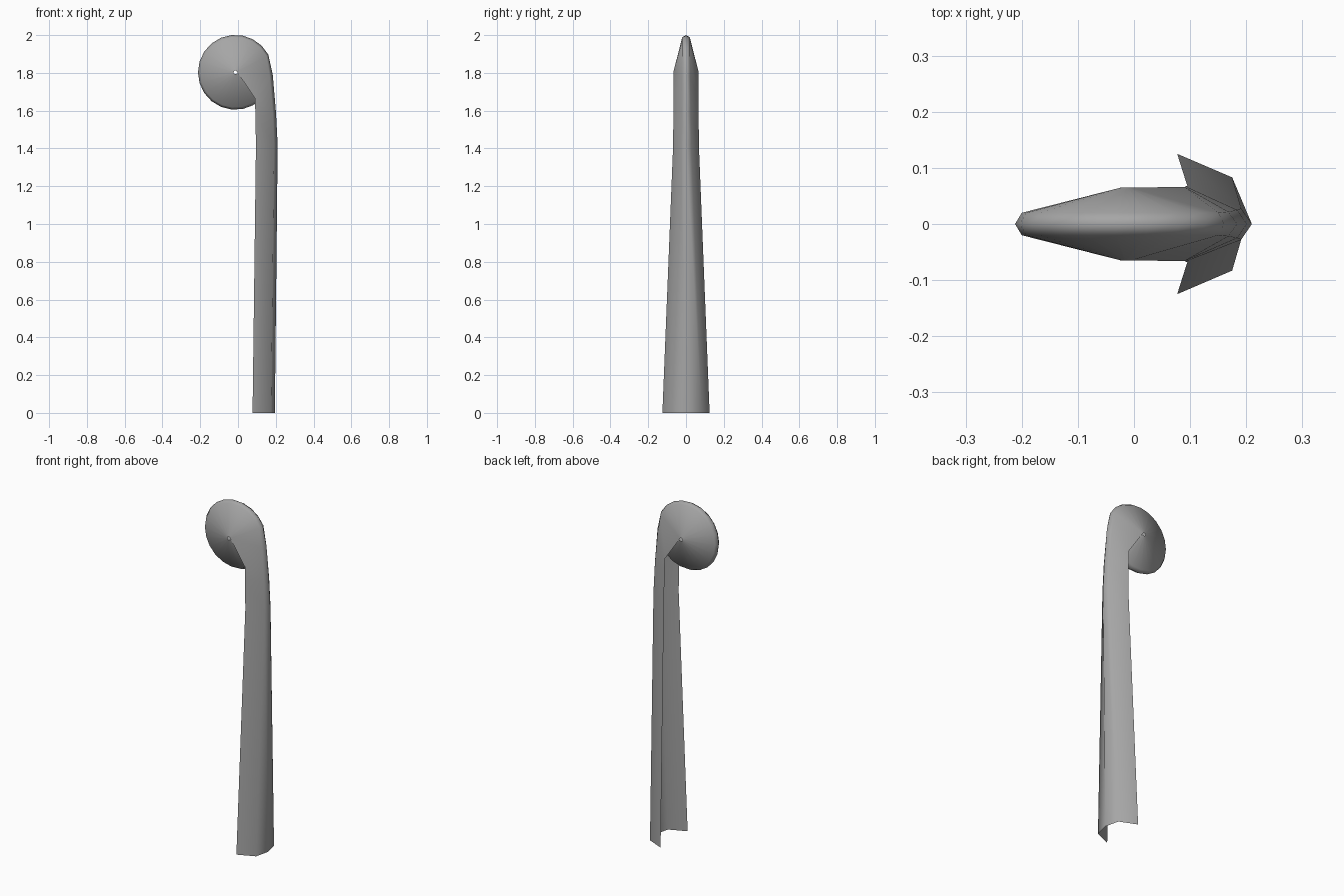
import bpy, bmesh, math

cube = bpy.data.objects.get("Cube")
if cube:
    bpy.data.objects.remove(cube, do_unlink=True)

grey = bpy.data.materials.new("plain_grey")
grey.use_nodes = True
tone = (0.38, 0.38, 0.38, 1)
grey.diffuse_color = tone
grey.node_tree.nodes["Principled BSDF"].inputs["Base Color"].default_value = tone

CX, CZ = -0.014, 1.803   # centre of the curled head


def polar(radius, angle):
    return CX + radius * math.cos(angle), CZ + radius * math.sin(angle)


# Each station holds inner edge, shoulder and ridge as (x, y, z)
stations = [
    ((0.077, 0.125, 0), (0.175, 0.083, 0), (0.195, 0, 0)),
    ((0.095, 0.068, 1.42), (0.191, 0.028, 1.42), (0.210, 0, 1.42)),
    ((0.092, 0.067, 1.58), (0.184, 0.025, 1.59), (0.201, 0, 1.59)),
    ((0.090, 0.066, 1.665), (0.168, 0.022, 1.78), (0.184, 0, 1.79)),
]

# Curl the strip round the head, tucking its end inside the post
start, sweep, steps = math.radians(28), math.radians(304), 18
for i in range(steps + 1):
    a = start + sweep * i / steps
    ring = []
    for radius, y in ((0.009, 0.065), (0.186, 0.020), (0.198, 0)):
        x, z = polar(radius, a)
        ring.append((x, y, z))
    stations.append(tuple(ring))

# Skin the mirrored sections into one open shell
bm = bmesh.new()
rows = []
for inner, shoulder, ridge in stations:
    section = [inner, shoulder, ridge]
    section += [(x, -y, z) for x, y, z in (shoulder, inner)]
    rows.append([bm.verts.new(p) for p in section])
for low, high in zip(rows, rows[1:]):
    for k in range(4):
        bm.faces.new((low[k], high[k], high[k + 1], low[k + 1])).smooth = True

mesh = bpy.data.meshes.new("curled_post")
bm.to_mesh(mesh)
bm.free()
mesh.materials.append(grey)
post = bpy.data.objects.new("curled_post", mesh)
bpy.context.collection.objects.link(post)
